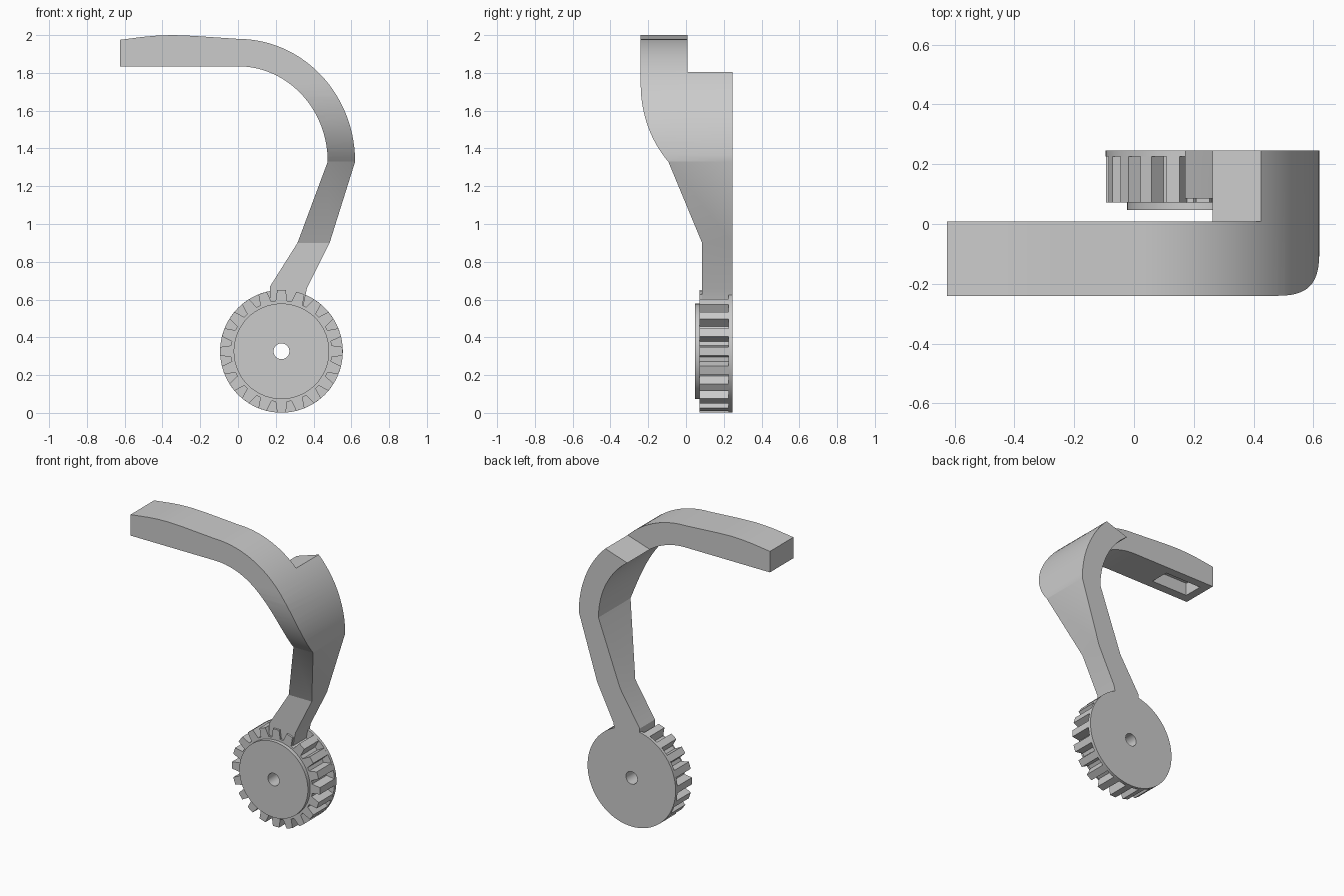
import bpy
import bmesh
from math import sin, cos, pi, radians
from mathutils import Vector

old = bpy.data.objects.get("Cube")
if old:
    bpy.data.objects.remove(old, do_unlink=True)

grey = bpy.data.materials.new("plain_grey")
grey.use_nodes = True
GREY = (0.6, 0.6, 0.6, 1)
grey.diffuse_color = GREY
grey.node_tree.nodes["Principled BSDF"].inputs["Base Color"].default_value = GREY


def prism(name, outline, start, end, axis="y"):
    """Extrude an outline of (x, z) along y, or of (y, z) along x."""
    bm = bmesh.new()
    place = (lambda u, v: (u, start, v)) if axis == "y" else (lambda u, v: (start, u, v))
    face = bm.faces.new([bm.verts.new(place(u, v)) for u, v in outline])
    step = Vector((0, end - start, 0)) if axis == "y" else Vector((end - start, 0, 0))
    grown = bmesh.ops.extrude_face_region(bm, geom=[face])["geom"]
    bmesh.ops.translate(bm, vec=step, verts=[g for g in grown if isinstance(g, bmesh.types.BMVert)])
    bmesh.ops.recalc_face_normals(bm, faces=bm.faces)
    mesh = bpy.data.meshes.new(name)
    bm.to_mesh(mesh)
    bm.free()
    mesh.materials.append(grey)
    obj = bpy.data.objects.new(name, mesh)
    bpy.context.collection.objects.link(obj)
    return obj


def activate(obj):
    bpy.ops.object.select_all(action="DESELECT")
    obj.select_set(True)
    bpy.context.view_layer.objects.active = obj


def cut(obj, tool, operation="DIFFERENCE", keep=False):
    activate(obj)
    mod = obj.modifiers.new("cut", "BOOLEAN")
    mod.operation = operation
    mod.solver = "EXACT"
    mod.object = tool
    bpy.ops.object.modifier_apply(modifier=mod.name)
    if not keep:
        bpy.data.objects.remove(tool, do_unlink=True)


def finish(obj):
    activate(obj)
    bpy.ops.object.shade_smooth_by_angle(angle=radians(20))


def arc(cx, cz, a, b, first, last, count):
    angles = [radians(first + (last - first) * i / count) for i in range(count + 1)]
    return [(cx + a * cos(t), cz + b * sin(t)) for t in angles]


# Arm: hooked front outline
BEND = 1.33
outer = arc(0, BEND, 0.62, 0.65, 90, 0, 28)
inner = arc(0, BEND, 0.475, 0.505, 0, 90, 28)
top = [(-0.625, 1.975), (-0.5, 1.991), (-0.42, 1.998), (-0.34, 2.0), (-0.24, 1.996), (-0.12, 1.988)]
outline = top + outer + [(0.485, 0.9), (0.365, 0.66), (0.345, 0.56), (0.17, 0.56), (0.17, 0.67),
                         (0.315, 0.9)] + inner + [(-0.625, 1.835)]
arm = prism("curved_arm", outline, -0.24, 0.245)

# Arm: taper seen from the side
flare = arc(0.26, 1.74, 0.5, 0.58, 180, 225, 14)
side = [(0.4, 0.4), (0.4, 2.2), (-0.4, 2.2), (-0.4, 1.74), (-0.24, 1.74)] + flare[1:] + [(0.085, 0.9), (0.085, 0.4)]
cut(arm, prism("taper_tool", side, -0.9, 0.9, "x"), "INTERSECT")

# Arm: step behind the top bar
step = [(-0.8, 1.41), (0.7, 1.892), (0.7, 2.2), (-0.8, 2.2)]
cut(arm, prism("step_tool", step, 0.008, 0.5))

# Arm: pocket under the tip
pocket = [(-0.57, 1.7), (-0.3, 1.7), (-0.3, 1.92), (-0.57, 1.92)]
cut(arm, prism("pocket_tool", pocket, -0.18, -0.05))
finish(arm)

# Toothed wheel outline
CX, CZ, RIM, ROOT, TEETH = 0.23, 0.326, 0.325, 0.268, 20
teeth = []
for i in range(TEETH):
    t = 2 * pi * i / TEETH
    for radius, half in ((ROOT, -0.115), (RIM, -0.07), (RIM, 0.07), (ROOT, 0.115)):
        teeth.append((CX + radius * cos(t + half), CZ + radius * sin(t + half)))


def circle(radius, count=72):
    return arc(CX, CZ, radius, radius, 0, 360 - 360 / count, count - 1)


# Wheel, back flange and front hub, all bored through
parts = [prism("gear_wheel", teeth, 0.072, 0.225),
         prism("back_flange", circle(RIM), 0.225, 0.245),
         prism("front_hub", circle(0.253), 0.047, 0.072)]
bore = prism("bore_tool", circle(0.042, 32), -0.1, 0.4)
for part in parts:
    cut(part, bore, keep=True)
    finish(part)
bpy.data.objects.remove(bore, do_unlink=True)
